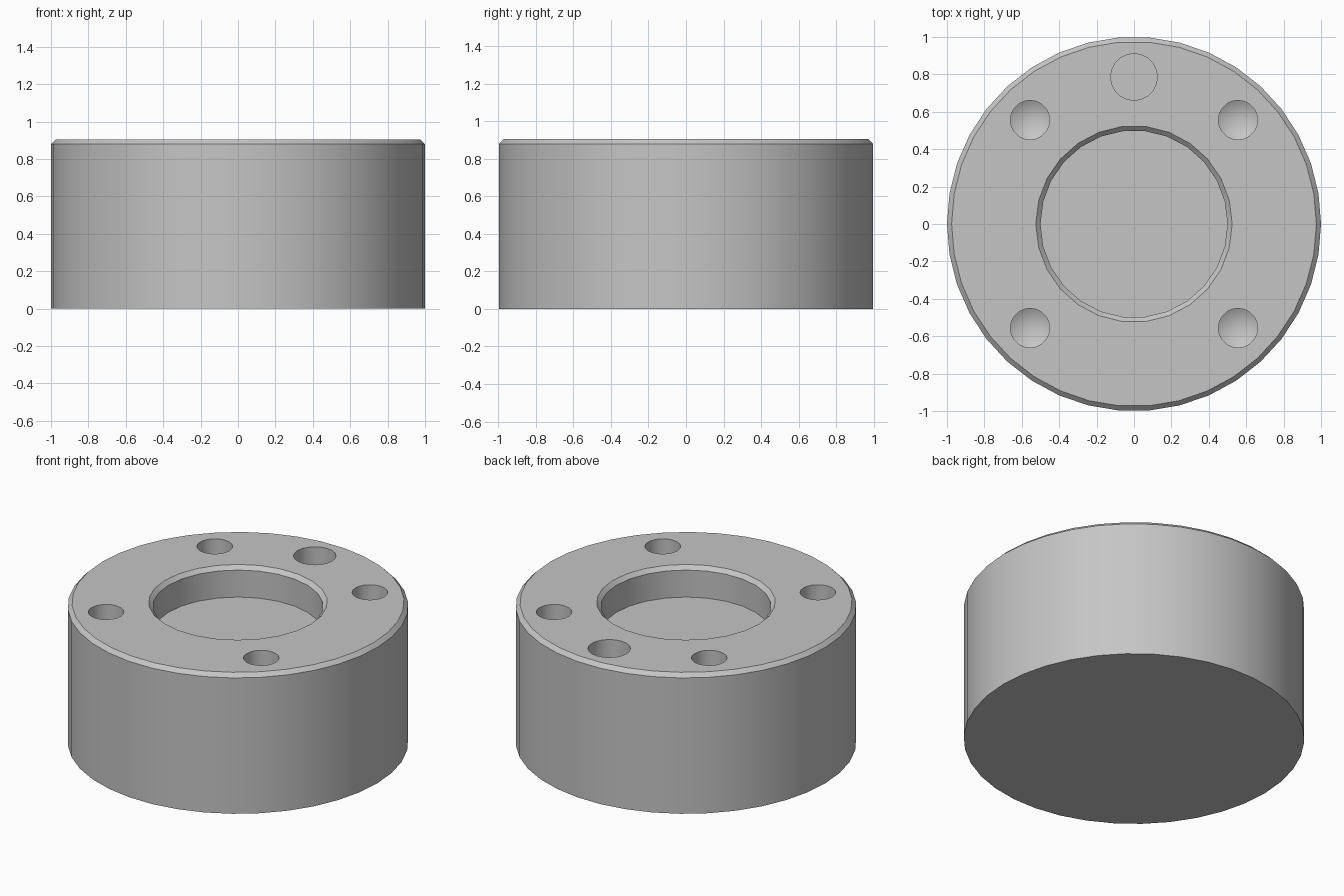
import bpy
import bmesh
from math import cos, sin, pi, radians
from mathutils import Vector

if "Cube" in bpy.data.objects:
    bpy.data.objects.remove(bpy.data.objects["Cube"])

HEIGHT = 0.905
CHAMFER = 0.025
OVER = 0.05  # how far cutters rise above the top face

steel = bpy.data.materials.new("plain_grey")
steel.use_nodes = True
colour = (0.56, 0.56, 0.56, 1)
steel.diffuse_color = colour
steel.node_tree.nodes["Principled BSDF"].inputs["Base Color"].default_value = colour


def lathe(name, profile, sides, centre=(0, 0)):
    """Closed solid turned from (radius, z) points listed bottom to top."""
    bm = bmesh.new()
    rings = []
    for r, z in profile:
        count = sides if r > 0 else 1
        rings.append([bm.verts.new((centre[0] + r * cos(2 * pi * i / sides),
                                    centre[1] + r * sin(2 * pi * i / sides), z))
                      for i in range(count)])
    for low, high in zip(rings, rings[1:]):
        for i in range(sides):
            j = (i + 1) % sides
            if len(low) == 1:
                bm.faces.new((low[0], high[j], high[i]))
            else:
                bm.faces.new((low[i], low[j], high[j], high[i]))
    for ring in (rings[0], rings[-1]):
        if len(ring) > 1:
            bm.faces.new(ring)
    bmesh.ops.recalc_face_normals(bm, faces=bm.faces)
    mesh = bpy.data.meshes.new(name)
    bm.to_mesh(mesh)
    bm.free()
    mesh.materials.append(steel)
    obj = bpy.data.objects.new(name, mesh)
    bpy.context.collection.objects.link(obj)
    return obj


# Chamfered round body
body = lathe("round_body", [(1, 0), (1, HEIGHT - CHAMFER), (1 - CHAMFER, HEIGHT)], 38)

# Central recess with a chamfered mouth
cutters = [lathe("recess_cutter", [(0.5, HEIGHT - 0.2), (0.5, HEIGHT - CHAMFER),
                                   (0.5 + CHAMFER, HEIGHT),
                                   (0.5 + CHAMFER, HEIGHT + OVER)], 26)]

# Four drilled holes with conical bottoms
drill, floor = 0.105, HEIGHT - 0.4
for sx in (-1, 1):
    for sy in (-1, 1):
        cutters.append(lathe("drill_cutter", [(0, floor - 0.06), (drill, floor),
                                              (drill, HEIGHT + OVER)],
                             20, (sx * 0.556, sy * 0.556)))

# One larger flat-bottomed hole at the back
cutters.append(lathe("pin_cutter", [(0.125, floor), (0.125, HEIGHT + OVER)],
                     20, (0, 0.786)))

# Cut the holes and remove the cutters
bpy.context.view_layer.objects.active = body
body.select_set(True)
for cutter in cutters:
    cutter.hide_render = True
    mod = body.modifiers.new("cut", 'BOOLEAN')
    mod.operation = 'DIFFERENCE'
    mod.solver = 'EXACT'
    mod.object = cutter
    bpy.ops.object.modifier_apply(modifier=mod.name)
    bpy.data.objects.remove(cutter)

bpy.ops.object.shade_smooth_by_angle(angle=radians(28))
